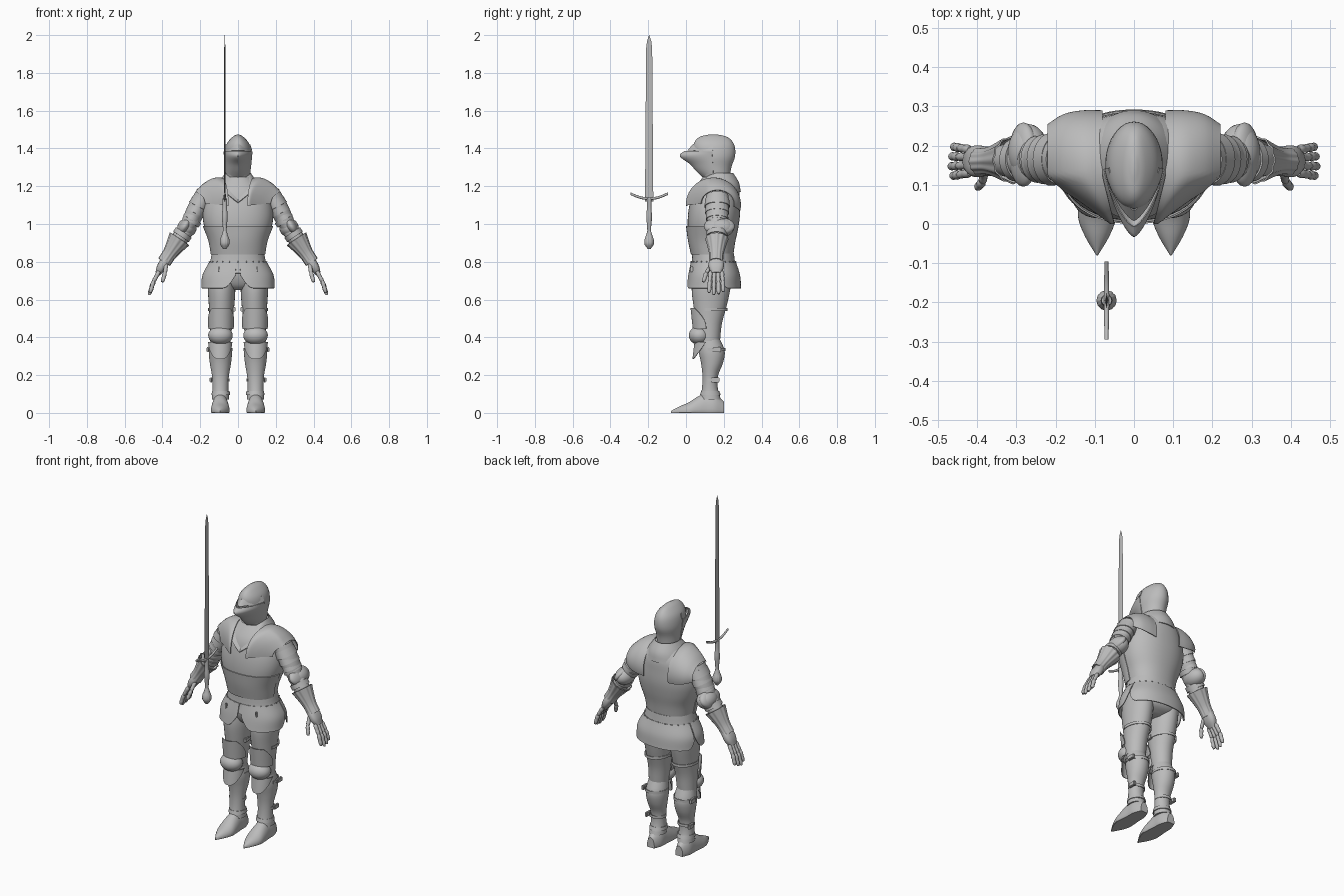
import bpy, bmesh
from math import sin, cos, radians, copysign
from mathutils import Vector, Matrix

cube = bpy.data.objects.get("Cube")
if cube:
    bpy.data.objects.remove(cube)

steel = bpy.data.materials.new("steel_grey")
steel.use_nodes = True
grey = (.5, .5, .5, 1)
steel.diffuse_color = grey
steel.node_tree.nodes["Principled BSDF"].inputs["Base Color"].default_value = grey
parts = []


def emit(name, bm):
    mesh = bpy.data.meshes.new(name)
    bm.to_mesh(mesh)
    mesh.materials.append(steel)
    obj = bpy.data.objects.new(name, mesh)
    bpy.context.scene.collection.objects.link(obj)
    parts.append(obj)


def finish(name, bm, pair):
    """Turn a bmesh into one object, or into a left and right pair."""
    bmesh.ops.recalc_face_normals(bm, faces=bm.faces)
    emit("left_" + name if pair else name, bm)
    if pair:
        bmesh.ops.scale(bm, vec=(-1, 1, 1), verts=bm.verts)
        bmesh.ops.reverse_faces(bm, faces=bm.faces)
        emit("right_" + name, bm)
    bm.free()


def curve(values, t):
    """Smooth value at t along evenly spaced values; a plain number is constant."""
    if not isinstance(values, tuple):
        return values
    last = len(values) - 1
    padded = (2 * values[0] - values[1], *values, 2 * values[last] - values[last - 1])
    i = min(int(t * last), last - 1)
    f = t * last - i
    p, q, r, s = padded[i:i + 4]
    return q + f / 2 * (r - p + f * (2 * p - 5 * q + 4 * r - s + f * (3 * (q - r) + s - p)))


def ring_point(angle, z, half, front, back, center=0, power=2, ripple=0):
    c, s = cos(radians(angle)), sin(radians(angle))
    swell = 1 + ripple * cos(radians(angle * 12))
    x = center + swell * half * copysign(abs(c) ** (2 / power), c)
    y = (front + back) / 2 + swell * (back - front) / 2 * copysign(abs(s) ** (2 / power), s)
    return Vector((x, y, z))


def loft(name, z, half, front, back, center=0, power=2, ripple=0, sides=32, detail=4,
         arc=None, trim=None, place=None, hollow=False, thick=.005, pair=True):
    """Skin oval rings given as curves; arcs and hollow rings become thin plates."""
    bm = bmesh.new()
    shape = (z, half, front, back, center)
    steps = detail * (max(len(c) for c in shape if isinstance(c, tuple)) - 1)
    grid = []
    for row in range(steps + 1):
        t = row / steps
        start, end = arc or (0, 360)
        if trim:
            middle, reach = (start + end) / 2, (end - start) / 2 * trim(t)
            start, end = middle - reach, middle + reach
        ring = [curve(c, t) for c in shape]
        points = [ring_point(start + (end - start) * i / sides, *ring, power, ripple)
                  for i in range(sides + bool(arc))]
        grid.append([bm.verts.new(place(v) if place else v) for v in points])
    for low, high in zip(grid, grid[1:]):
        for i in range(sides):
            j = (i + 1) % len(low)
            bm.faces.new((low[i], low[j], high[j], high[i]))
    if arc or hollow:
        bmesh.ops.recalc_face_normals(bm, faces=bm.faces)
        bmesh.ops.solidify(bm, geom=bm.faces[:], thickness=thick)
    else:
        bm.faces.new(grid[0])
        bm.faces.new(grid[-1])
    finish(name, bm, pair)


def limb(name, a, b, widths, depth=1.0, start=0, end=1, **options):
    """Loft along the line a-b with evenly spaced half widths."""
    a, b = Vector(a), Vector(b)
    axis = (b - a).normalized()
    side = Vector((0, 1, 0)).cross(axis).normalized()
    turn = Matrix((side, axis.cross(side), axis)).transposed()
    length = (b - a).length
    loft(name, (start * length, end * length), widths, tuple(-depth * w for w in widths),
         tuple(depth * w for w in widths), place=lambda v: a + turn @ v, **options)


def ball(name, location, size, tilt=0):
    bm = bmesh.new()
    matrix = (Matrix.Translation(location) @ Matrix.Rotation(radians(tilt), 4, "Y")
              @ Matrix.Diagonal((*size, 1)))
    bmesh.ops.create_uvsphere(bm, u_segments=28, v_segments=16, radius=1, matrix=matrix)
    finish(name, bm, True)


def box(name, location, size):
    bm = bmesh.new()
    bmesh.ops.create_cube(bm, size=1, matrix=Matrix.Translation(location) @ Matrix.Diagonal((*size, 1)))
    bmesh.ops.bevel(bm, geom=bm.edges[:], offset=min(size) / 5, segments=2, affect="EDGES")
    finish(name, bm, True)


# Torso
front_half = (-178, -2)
loft("cuirass", z=(.83, 1.25), half=(.135, .15, .175, .187, .178, .145, .075),
     front=(.04, .02, .01, .01, .02, .04, .09), back=(.25, .26, .275, .285, .285, .28, .25),
     power=2.2, sides=48, pair=False)
loft("belly_plate", z=(.84, .99), half=(.14, .154, .183), front=(.03, .014, .004),
     back=(.25, .26, .28), power=2.2, arc=front_half, thick=.004, pair=False)


def dip_front(v):
    """Pull the middle of the front down into a V."""
    return v - Vector((0, 0, max(0, .07 - abs(v.x)) * .8 if v.y < .15 else 0))


loft("gorget", z=(1.17, 1.27), half=(.13, .1, .068), front=(.012, .05, .09),
     back=(.29, .28, .25), hollow=True, sides=48, place=dip_front, pair=False)

# Hips and skirt plates
loft("hip_mail", z=(.65, .68, .74, .83), half=(.06, .14, .155, .13), front=(.09, .06, .04, .045),
     back=(.19, .24, .255, .25), power=2.2, pair=False)
loft("waist_plate", z=(.74, .845), half=(.17, .15, .138), front=(.02, .03, .033),
     back=(.27, .26, .254), power=2.2, sides=48, hollow=True, pair=False)
skirt = dict(z=(.66, .8), half=(.195, .188, .152), front=(.002, .012, .026),
             back=(.292, .286, .264), power=2.2, detail=10)
loft("front_skirt_plate", **skirt, arc=(-87, 12), trim=lambda t: .6 + .4 * min(1, t * 2) ** .5)
loft("back_skirt_plate", **skirt, arc=(14, 166), trim=lambda t: .8 + .2 * min(1, t * 3) ** .5, pair=False)
bm = bmesh.new()
for angle in range(0, 360, 15):
    spot = ring_point(angle, z=.8, half=.152, front=.026, back=.264, power=2.2)
    bmesh.ops.create_icosphere(bm, subdivisions=1, radius=.004, matrix=Matrix.Translation(spot))
finish("waist_rivets", bm, False)
box("skirt_buckle", (.1, .03, .76), (.01, .012, .03))

# Helmet
loft("helmet_skull", z=(1.23, 1.3, 1.36, 1.42, 1.46, 1.475), half=(.06, .066, .073, .062, .03, .004),
     front=(.1, .07, .045, .04, .07, .13), back=(.23, .24, .26, .255, .22, .16), sides=40, pair=False)


def visor_plate(name, z, half, front):
    loft(name, z, half, front, tuple(.3 - f for f in front), power=1.4, arc=(-172, -8),
         sides=40, thick=.003, pair=False)


visor_plate("visor", (1.24, 1.28, 1.32, 1.36, 1.385), (.059, .069, .076), (.1, .058, .022, -.03, -.005))
visor_plate("visor_brow", (1.39, 1.42), (.076, .066), (.008, .035))


# Shoulder shells, narrowing over the chest to a point beside the collar
def sweep_inward(v):
    x = v.z
    ahead = max(0, .12 - v.y) / .12
    return Vector((x - ahead * (x - .04) * .75, v.y, v.x))


loft("shoulder_plate", z=(.08, .13, .18, .22), center=(1.1, 1.11), half=(.145, .14, .11, .07),
     front=(0, .002, .03, .08), back=(.29, .29, .28, .255), arc=(-92, 104), sides=40,
     place=sweep_inward)

# Arms
shoulder, elbow, wrist, knuckle = (Vector(v) for v in (
    (.18, .165, 1.15), (.27, .165, .98), (.38, .16, .815), (.42, .16, .745)))
limb("upper_arm", shoulder, elbow, (.05, .05, .04), depth=1.2)
for i in range(3):
    start, width = .12 + i / 5, .051 - i * .003
    limb(f"arm_band_{i + 1}", shoulder, elbow, (width, width + .003), depth=1.25,
         start=start, end=start + .22, hollow=True)
ball("elbow_cop", elbow + Vector((0, .02, 0)), (.052, .07, .05), tilt=30)
ball("elbow_wing", elbow + Vector((.012, .012, .008)), (.03, .082, .052), tilt=-32)
for name, middle in (("upper", -.24), ("lower", .22)):
    limb(name + "_elbow_band", elbow, wrist, (.05, .05), depth=1.1,
         start=middle - .07, end=middle + .07, hollow=True)
limb("forearm", elbow, wrist, (.042, .045, .037, .03))
limb("gauntlet_cuff", elbow, wrist, (.06, .047, .037, .036), start=.36, end=1.1,
     ripple=.035, sides=72, hollow=True, thick=.004)

# Hands
limb("hand_plate", wrist, knuckle, (.02, .025, .024, .015), depth=1.6, start=-.1, end=1.1, power=2.5)


def digit(name, points):
    for i, (a, b) in enumerate(zip(points, points[1:])):
        limb(f"{name}_joint_{i + 1}", a, b, (.008, .012, .01, .011, .006), start=-.08, end=1.05,
             sides=12, detail=2)


for i in range(4):
    spread = (i - 1.5) * .02
    reach = 1.05 - abs(i - 1.3) / 10
    base = knuckle + Vector((0, spread, 0))
    middle = base + reach * Vector((.03, spread / 6, -.055))
    digit(f"finger_{i + 1}", (base, middle, middle + reach * Vector((.018, spread / 9, -.06))))
digit("thumb", ((.38, .135, .785), (.387, .107, .74), (.4, .092, .695)))

# Legs
loft("thigh", z=(.75, .38), center=(.088, .087, .093), half=(.07, .073, .067, .06, .054),
     front=(.04, .03, .04, .055, .065), back=(.245, .235, .215, .19, .18))
loft("shin", z=(.39, .07), center=.093, half=(.052, .061, .056, .045, .042, .046),
     front=(.075, .068, .08, .087, .085, .075), back=(.18, .205, .195, .17, .168, .185))
ball("knee_cop", (.093, .071, .41), (.065, .056, .05))
loft("upper_knee_plate", z=(.445, .555), center=.09, half=(.063, .071), front=(.04, .028), back=(.18, .2),
     detail=12, arc=front_half, trim=lambda t: 1 - .55 * t * t, thick=.004)
loft("lower_knee_plate", z=(.285, .375), center=.094, half=(.062, .064), front=(.034, .045), back=.17,
     detail=12, arc=front_half, trim=lambda t: .2 + .8 * t ** .7, thick=.004)

# Leg straps and buckles
for name, z, half, front, back in (("calf", .335, .064, .068, .21), ("ankle", .175, .048, .084, .177)):
    loft(name + "_strap", (z - .008, z + .008), half, front, back, center=.094,
         detail=1, arc=(-20, 200), thick=.003)
    box(name + "_buckle", (.094 + half, (front + back) / 2 + .025, z), (.016, .045, .026))
loft("thigh_strap", z=(.54, .556), center=.088, half=.072, front=.04, back=.22, detail=1,
     arc=(-20, 200), thick=.003)
box("thigh_buckle", (.02, .11, .548), (.014, .035, .024))
loft("boot_cuff", z=(.095, .115), center=.091, half=(.049, .047), front=(.074, .08),
     back=(.184, .176), detail=1, hollow=True)

# Pointed shoes with flat soles
heights = (.06, .1, .105, .085, .055, .035, .01)
loft("shoe", z=(.2, -.08), center=.094, half=(.024, .042, .044, .048, .048, .03, .002),
     front=tuple(-.6 * h for h in heights), back=heights,
     place=lambda v: Vector((v.x, v.z, max(0, v.y))))

# Sword
sword_x, sword_y = -.07, -.195


def sword_part(name, z, half, depth, **options):
    loft(name, z, half, tuple(sword_y - d for d in depth), tuple(sword_y + d for d in depth),
         center=sword_x, pair=False, **options)


sword_part("sword_blade", (1.12, 1.93, 1.97, 2), (.005, .003, .002, .0005), (.022, .016, .011, .001),
           sides=4, detail=1)
grip = (.009, .011, .015, .012, .013)
sword_part("sword_grip", (.94, 1.135), grip, grip, sides=20)
pommel = (.008, .024, .024, .016, .009)
sword_part("sword_pommel", (.868, .965), pommel, pommel, ripple=.02, sides=72)
bow = (.027, .007, 0, .007, .027)
loft("sword_guard", z=(-.1, .1), center=sword_x, half=(.005, .007, .005), front=tuple(1.127 + b for b in bow),
     back=tuple(1.141 + b for b in bow), sides=12, pair=False,
     place=lambda v: Vector((v.x, sword_y + v.z, v.y)))

# Smooth shading that keeps plate edges sharp
bpy.ops.object.select_all(action="DESELECT")
for obj in parts:
    obj.select_set(True)
bpy.context.view_layer.objects.active = parts[0]
bpy.ops.object.shade_smooth_by_angle(angle=radians(38))
